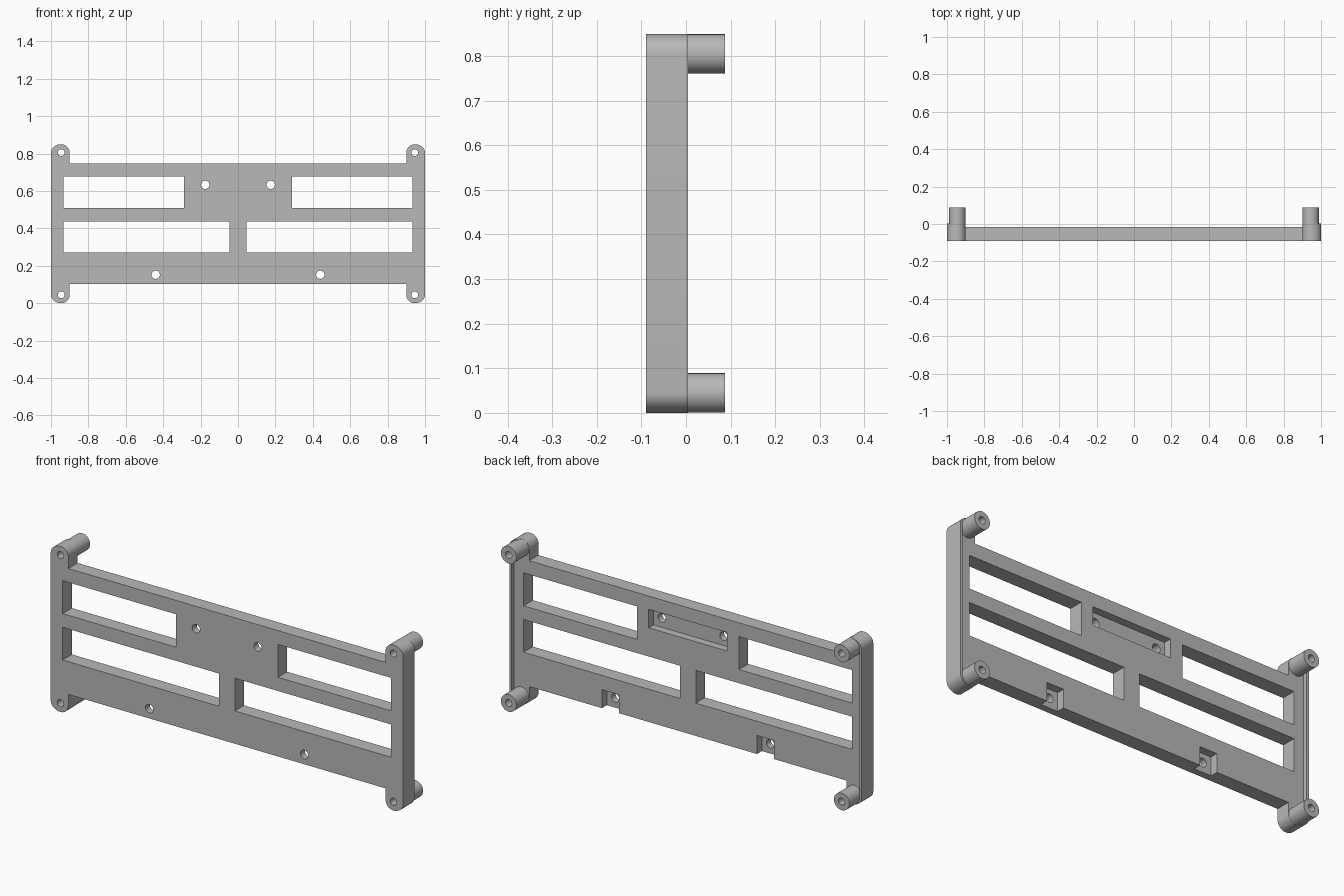
import bpy, bmesh, math

cube = bpy.data.objects.get("Cube")
if cube:
    bpy.data.objects.remove(cube, do_unlink=True)

FRONT, BACK, LIP, END = -0.09, -0.015, 0.004, 0.088   # depth levels
HEIGHT = 0.85
POST_X, POST_Z, POST_R = 0.945, 0.805, 0.044

grey = bpy.data.materials.new("plain grey")
grey.use_nodes = True
grey.diffuse_color = (0.48, 0.48, 0.48, 1)
grey.node_tree.nodes["Principled BSDF"].inputs["Base Color"].default_value = grey.diffuse_color


def arc(cx, cz, rx, rz, start, end, steps=10):
    angles = [math.radians(start + (end - start) * i / steps) for i in range(steps + 1)]
    return [(cx + rx * math.cos(a), cz + rz * math.sin(a)) for a in angles]


def circle(cx, cz, r):
    return arc(cx, cz, r, r, 0, 360, 40)[:-1]


def rect(x0, x1, z0, z1):
    return [(x0, z0), (x1, z0), (x1, z1), (x0, z1)]


def flip_z(points):
    return [(x, HEIGHT - z) for x, z in reversed(points)]


def flip_x(points):
    return [(-x, z) for x, z in reversed(points)]


def prisms(name, profiles, y0, y1):
    """Extrude x-z profiles from y0 to y1 into one object."""
    bm = bmesh.new()
    for points in profiles:
        face = bm.faces.new([bm.verts.new((x, y0, z)) for x, z in points])
        ext = bmesh.ops.extrude_face_region(bm, geom=[face], use_keep_orig=True)
        verts = [v for v in ext["geom"] if isinstance(v, bmesh.types.BMVert)]
        bmesh.ops.translate(bm, verts=verts, vec=(0, y1 - y0, 0))
    bmesh.ops.recalc_face_normals(bm, faces=bm.faces)
    mesh = bpy.data.meshes.new(name)
    bm.to_mesh(mesh)
    bm.free()
    mesh.materials.append(grey)
    obj = bpy.data.objects.new(name, mesh)
    bpy.context.collection.objects.link(obj)
    return obj


def cut(obj, cutters):
    """Subtract the cutters, bake the result and remove them."""
    for c in cutters:
        mod = obj.modifiers.new("cut", "BOOLEAN")
        mod.operation, mod.solver, mod.object = "DIFFERENCE", "EXACT", c
    bpy.context.view_layer.update()
    graph = bpy.context.evaluated_depsgraph_get()
    mesh = bpy.data.meshes.new_from_object(obj.evaluated_get(graph))
    obj.modifiers.clear()
    obj.data = mesh
    for c in cutters:
        bpy.data.objects.remove(c, do_unlink=True)


def smooth(obj):
    obj.data.shade_smooth()
    obj.data.set_sharp_from_angle(angle=math.radians(30))


# Frame plate with a rounded ear at each corner
ear_outer = arc(POST_X, POST_Z, 0.055, 0.045, 90, 0)
ear = [(0.9, 0.748)] + arc(POST_X, POST_Z, 0.045, 0.045, 180, 90)[:-1] + ear_outer
side = ear + flip_z(ear)
frame = prisms("frame", [side + flip_x(side)], FRONT, BACK)

# Windows, rear pockets and screw holes
windows = [rect(0.29, 0.932, 0.508, 0.677), rect(0.045, 0.932, 0.27, 0.438)]
windows += [flip_x(w) for w in windows]
notch = rect(0.392, 0.488, 0.05, 0.197)
pockets = [rect(-0.222, 0.222, 0.585, 0.68), notch, flip_x(notch)]
corners = [(s * POST_X, z) for s in (-1, 1) for z in (POST_Z, HEIGHT - POST_Z)]
holes = [circle(s * x, z, 0.022) for s in (-1, 1) for x, z in ((0.175, 0.633), (0.44, 0.152))]
holes += [circle(x, z, 0.018) for x, z in corners]
cut(frame, [prisms("window_cutter", windows, -0.2, 0.2),
            prisms("pocket_cutter", pockets, -0.055, 0.2),
            prisms("hole_cutter", holes, -0.2, 0.2)])
smooth(frame)

# Thin lips along both outer edges, wrapping around the ears
inner = arc(POST_X, POST_Z, 0.042, 0.042, 90, 0)
lip = ear_outer + flip_z(ear_outer) + list(reversed(inner + flip_z(inner)))
for name, profile in (("left_lip", lip), ("right_lip", flip_x(lip))):
    smooth(prisms(name, [profile], BACK, LIP))

# Hollow standoff posts at the corners
for x, z in corners:
    name = ("left" if x > 0 else "right") + ("_upper" if z > 0.4 else "_lower") + "_post"
    post = prisms(name, [circle(x, z, POST_R)], BACK, END)
    cut(post, [prisms("bore_cutter", [circle(x, z, 0.018)], -0.2, 0.2)])
    smooth(post)
